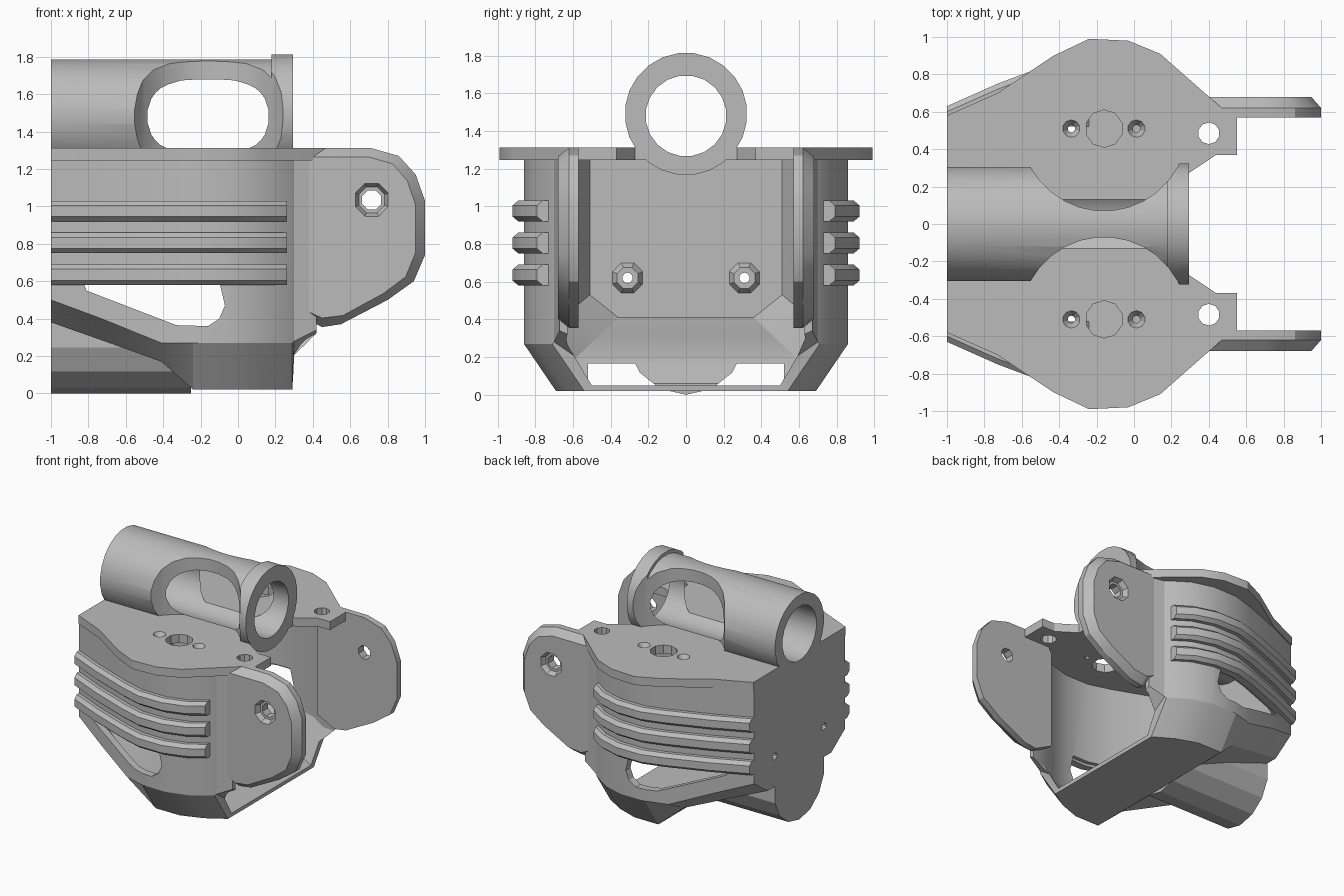
import bpy, bmesh, math
from mathutils import Matrix, Vector

cube = bpy.data.objects.get("Cube")
if cube:
    bpy.data.objects.remove(cube, do_unlink=True)

grey = bpy.data.materials.new("plain grey")
grey.use_nodes = True
grey.diffuse_color = (0.5, 0.5, 0.5, 1)
grey.node_tree.nodes["Principled BSDF"].inputs["Base Color"].default_value = (0.5, 0.5, 0.5, 1)


def loft(name, rings):
    """Solid skin through equal-length closed rings."""
    bm = bmesh.new()
    loops = [[bm.verts.new(p) for p in ring] for ring in rings]
    n = len(loops[0])
    for a, b in zip(loops, loops[1:]):
        for i in range(n):
            j = (i + 1) % n
            bm.faces.new((a[i], a[j], b[j], b[i]))
    bm.faces.new(loops[0][::-1])
    bm.faces.new(loops[-1])
    bmesh.ops.recalc_face_normals(bm, faces=bm.faces)
    mesh = bpy.data.meshes.new(name)
    bm.to_mesh(mesh)
    bm.free()
    mesh.materials.append(grey)
    obj = bpy.data.objects.new(name, mesh)
    bpy.context.collection.objects.link(obj)
    return obj


def cone(name, start, end, r1, r2, sides=10):
    """Round solid between two points."""
    start, end = Vector(start), Vector(end)
    turn = (end - start).to_track_quat('Z', 'Y')
    circle = [Vector((math.cos(a), math.sin(a), 0)) for a in
              (2 * math.pi * (i + 0.5) / sides for i in range(sides))]
    return loft(name, [[c + turn @ (p * r) for p in circle]
                       for c, r in ((start, r1), (end, r2))])


def prism_y(name, outline, y0, y1):
    return loft(name, [[(x, y, z) for x, z in outline] for y in (y0, y1)])


def combine(obj, tool, operation='DIFFERENCE'):
    tool.hide_render = True
    mod = obj.modifiers.new("cut", 'BOOLEAN')
    mod.operation, mod.solver, mod.object = operation, 'EXACT', tool
    graph = bpy.context.evaluated_depsgraph_get()
    mesh = bpy.data.meshes.new_from_object(obj.evaluated_get(graph))
    obj.modifiers.clear()
    obj.data = mesh
    bpy.data.objects.remove(tool, do_unlink=True)


def section(x, y_low, z_low, y_side, z_side, top):
    half = [(x, y_low, z_low), (x, y_side, z_side), (x, y_side, top)]
    return half + [(x, -y, z) for x, y, z in reversed(half)]


# Hull sections: x, low edge y and z, side y and z
hull = [(-1, .40, .38, .57, .50), (-.73, .50, .285, .69, .40),
        (-.41, .62, .17, .81, .27), (-.24, .69, .02, .86, .27),
        (-.03, .69, .02, .86, .27), (.14, .63, .02, .81, .27),
        (.29, .54, .02, .71, .27), (.30, .54, .17, .70, .28), (.42, .56, .29, .67, .34)]
body = loft("body_shell", [section(*s, 1.25) for s in hull])

# Slot under the sloping floor, then the lower round keel
slot = prism_y("slot", [(-.46, .05), (-.22, .05), (-.22, .165), (-.46, .165)], -.52, .52)
combine(body, slot)
combine(body, cone("keel", (-1, 0, .315), (-.25, 0, .315), .315, .315, 14), 'UNION')

# Hollow inside, open toward the ears
wall, floor = .06, .03
inner = []
for x, yl, zl, ys, zs in hull:
    if x < .3:
        inner.append(section(max(x, -.93), yl - .04, zl + floor, ys - wall, zs + floor, 1.4))
inner.append(section(.6, .5, .05, .6, .30, 1.4))
combine(body, loft("cavity", inner))

# Side windows
combine(body, prism_y("window", [(-.83, .60), (-.10, .60), (-.07, .47), (-.10, .40),
                                 (-.16, .36), (-.33, .365), (-.81, .55)], -1.2, 1.2))

# Screw bosses and holes in the end wall
for s in (1, -1):
    combine(body, cone("boss", (-.95, s * .31, .62), (-.89, s * .31, .62), .1, .06, 8), 'UNION')
    combine(body, cone("screw", (-1.1, s * .31, .62), (-.8, s * .31, .62), .028, .028))

# Top plate
edge = [(-1, .58), (-.73, .70), (-.43, .90), (-.24, .99), (-.03, .98), (.14, .91),
        (.47, .62), (.55, .58), (.55, .37), (.44, .37), (.29, .27)]
outline = edge + [(x, -y) for x, y in reversed(edge)]
plate = loft("top_plate", [[(x, y, z) for x, y in outline] for z in (1.245, 1.312)])
for s in (1, -1):
    y = s * .51
    combine(plate, cone("shaft", (-.16, y, 1.1), (-.16, y, 1.5), .1, .1))
    combine(plate, cone("tab_hole", (.4, s * .485, 1.1), (.4, s * .485, 1.5), .058, .058))
    for x in (-.335, .013):
        combine(plate, cone("screw", (x, y, 1.1), (x, y, 1.5), .02, .02))
        combine(plate, cone("countersink", (x, y, 1.27), (x, y, 1.32), .02, .052))

# Barrel with collar, scooped on both sides
barrel = cone("barrel", (-1, 0, 1.48), (.295, 0, 1.48), .308, .308, 24)
combine(barrel, cone("collar", (.18, 0, 1.49), (.295, 0, 1.49), .325, .325, 24), 'UNION')
combine(barrel, cone("bore", (-1.1, 0, 1.48), (.4, 0, 1.48), .215, .215, 20))
combine(plate, cone("bore", (-1.1, 0, 1.48), (.4, 0, 1.48), .215, .215, 20))
combine(body, cone("bore", (-1.1, 0, 1.48), (.4, 0, 1.48), .215, .215, 20))
for s in (1, -1):
    combine(barrel, cone("scoop", (-.16, s * .515, 1.311), (-.16, s * .515, 2), .445, .445, 32))

parts = [body, plate, barrel]

# Ears with chamfered outer rim
rim = [(.36, 1.312), (.71, 1.312), (.86, 1.27), (.95, 1.17), (1, 1.03), (1, .74),
       (.94, .60), (.80, .50), (.55, .37), (.45, .355), (.30, .43), (.30, 1.2)]
small = [(.63 + (x - .63) * .86 if x > .5 else x, .84 + (z - .84) * .9) for x, z in rim]
for side, s in (("left", -1), ("right", 1)):
    ear = loft(side + "_ear", [[(x, s * y, z) for x, z in ring]
                               for ring, y in ((rim, .57), (rim, .62), (small, .68))])
    combine(ear, cone("hole", (.715, s * .4, 1.035), (.715, s * .8, 1.035), .055, .055, 8))
    combine(ear, cone("sink", (.715, s * .64, 1.035), (.715, s * .69, 1.035), .075, .1, 8))
    parts.append(ear)

    # Grip ribs follow the bulging side
    path = [(x, ys) for x, yl, zl, ys, zs in hull if x < .2] + [(.262, .73)]
    for i, z in enumerate((.975, .805, .635)):
        rib = loft(f"{side}_rib_{i + 1}", [
            [(x, s * (y - .03), z + .055), (x, s * (y + .03), z + .055),
             (x, s * (y + .06), z + .03), (x, s * (y + .06), z - .03),
             (x, s * (y + .03), z - .055), (x, s * (y - .03), z - .055)] for x, y in path])
        parts.append(rib)

# Smooth curves, sharp edges
bpy.ops.object.select_all(action='DESELECT')
for obj in parts:
    obj.select_set(True)
bpy.context.view_layer.objects.active = body
bpy.ops.object.shade_smooth_by_angle(angle=math.radians(25))
